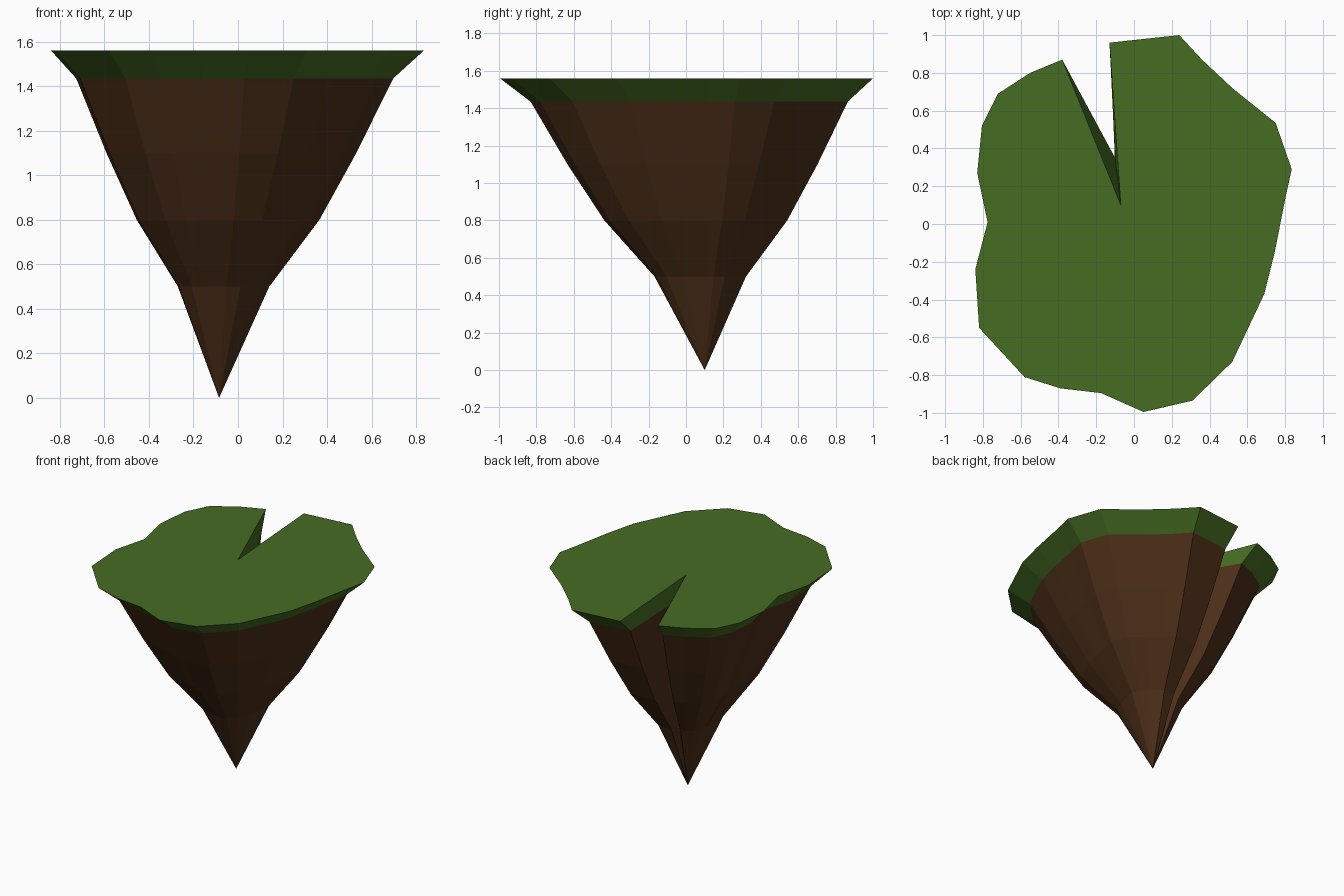
import bpy, bmesh

if "Cube" in bpy.data.objects:
    bpy.data.objects.remove(bpy.data.objects["Cube"])

TIP = (-0.085, 0.10)
# Grass outline, clockwise from the right lip of the crack; last point is the crack's inner end
OUTLINE = [(-0.13, 0.96), (0.24, 1.0), (0.36, 0.87), (0.52, 0.72), (0.75, 0.535),
           (0.835, 0.29), (0.80, 0.13), (0.745, -0.15), (0.69, -0.37), (0.52, -0.73),
           (0.31, -0.935), (0.05, -0.995), (-0.175, -0.895), (-0.39, -0.87),
           (-0.58, -0.81), (-0.82, -0.55), (-0.84, -0.24), (-0.775, 0.01),
           (-0.83, 0.27), (-0.805, 0.52), (-0.72, 0.69), (-0.55, 0.80),
           (-0.38, 0.87), (-0.07, 0.10)]
# Each ring: height, scale towards the tip axis, crack depth offset from the axis
RINGS = [(1.56, 1.0, (0.015, 0.0)), (1.435, 0.85, (-0.015, 0.25)),
         (1.10, 0.67, (-0.015, 0.22)), (0.80, 0.49, (-0.015, 0.18)),
         (0.50, 0.245, (-0.012, 0.12))]


def material(name, rgb):
    m = bpy.data.materials.new(name)
    m.diffuse_color = (*rgb, 1)
    m.use_nodes = True
    m.node_tree.nodes["Principled BSDF"].inputs["Base Color"].default_value = m.diffuse_color
    return m


def add_ring(bm, z, scale, crack):
    pts = [(TIP[0] + (x - TIP[0]) * scale, TIP[1] + (y - TIP[1]) * scale)
           for x, y in OUTLINE[:-1]]
    pts.append((TIP[0] + crack[0], TIP[1] + crack[1]))
    return [bm.verts.new((x, y, z)) for x, y in pts]


def build(name, rings, mat, cap=False, tip=False):
    bm = bmesh.new()
    loops = [add_ring(bm, *r) for r in rings]
    n = len(OUTLINE)
    for up, low in zip(loops, loops[1:]):
        for i in range(n):
            j = (i + 1) % n
            bm.faces.new((up[i], up[j], low[j], low[i]))
    if cap:   # flat top fanned from the crack's inner end
        top = loops[0]
        for i in range(n - 2):
            bm.faces.new((top[-1], top[i + 1], top[i]))
    if tip:   # pointed bottom
        t = bm.verts.new((*TIP, 0))
        for i in range(n):
            bm.faces.new((loops[-1][i], loops[-1][(i + 1) % n], t))
    bm.normal_update()
    me = bpy.data.meshes.new(name)
    bm.to_mesh(me)
    bm.free()
    me.materials.append(mat)
    bpy.context.collection.objects.link(bpy.data.objects.new(name, me))


# Grass top with its bevelled rim, and the tapering earth below
build("grass_top", RINGS[:2], material("grass green", (0.06, 0.15, 0.016)), cap=True)
build("earth_cone", RINGS[1:], material("earth brown", (0.07, 0.027, 0.009)), tip=True)
